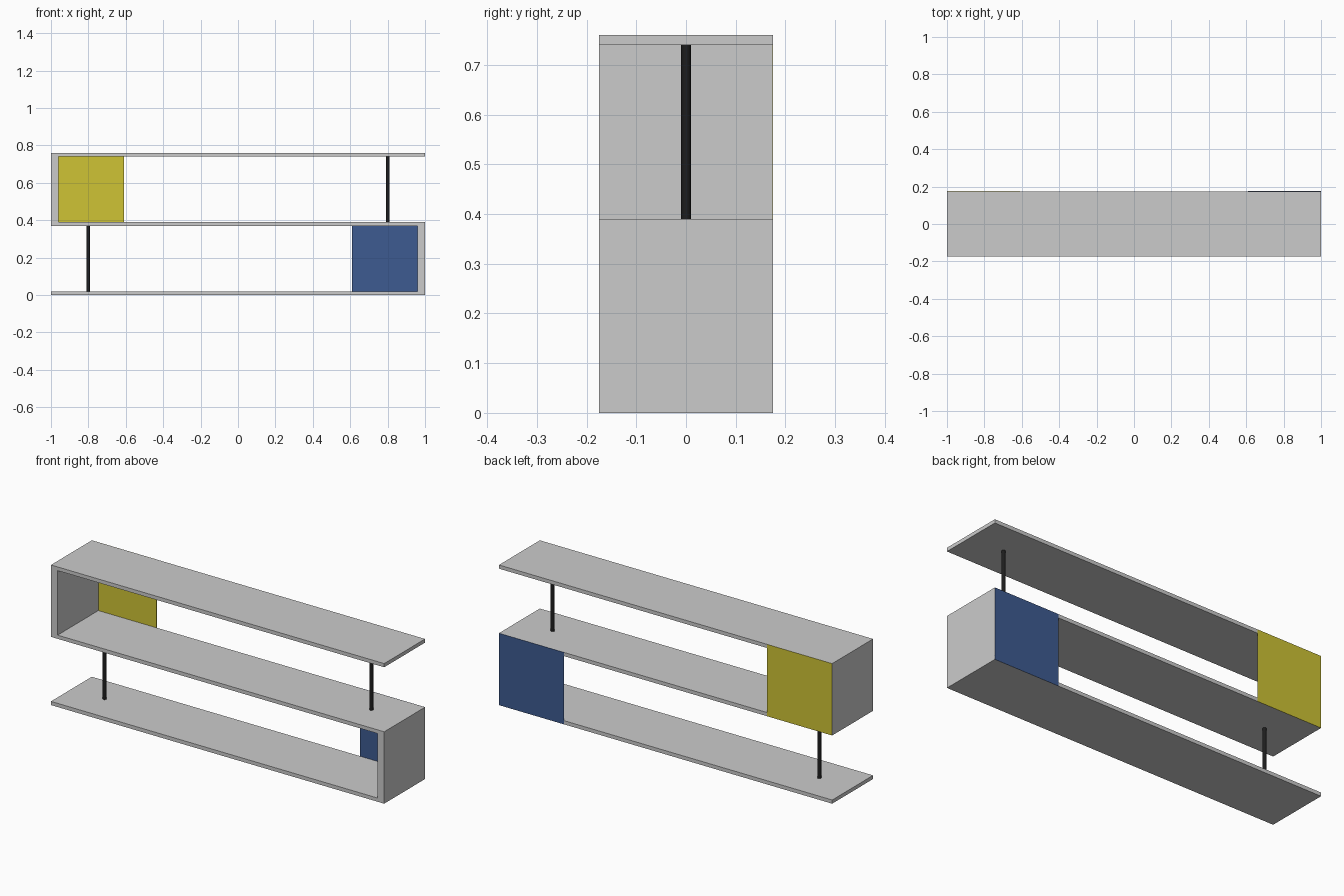
import bpy

if "Cube" in bpy.data.objects:
    bpy.data.objects.remove(bpy.data.objects["Cube"])


def material(name, rgb):
    m = bpy.data.materials.new(name)
    m.diffuse_color = (*rgb, 1.0)
    m.use_nodes = True
    m.node_tree.nodes["Principled BSDF"].inputs["Base Color"].default_value = m.diffuse_color
    return m


GREY = material("light_grey", (0.6, 0.6, 0.6))
YELLOW = material("yellow", (0.62, 0.55, 0.035))
BLUE = material("blue", (0.047, 0.105, 0.285))
BLACK = material("black", (0.012, 0.012, 0.012))


def box(name, lo, hi, mat):
    bpy.ops.mesh.primitive_cube_add(size=1, location=[(a + b) / 2 for a, b in zip(lo, hi)])
    ob = bpy.context.object
    ob.name = name
    ob.scale = [b - a for a, b in zip(lo, hi)]
    bpy.ops.object.transform_apply(location=False, rotation=False, scale=True)
    ob.data.materials.append(mat)


HALF_DEPTH, THICK, STEP = 0.175, 0.02, 0.37

# three full-length shelves
for i, name in enumerate(("bottom_shelf", "middle_shelf", "top_shelf")):
    box(name, (-1, -HALF_DEPTH, i * STEP), (1, HALF_DEPTH, i * STEP + THICK), GREY)

# each tier: end wall on one side, thin back plate beside it, post on the other
for tier, side, label, colour in ((0, 1, "lower", BLUE), (1, -1, "upper", YELLOW)):
    z0 = tier * STEP
    x0, x1 = sorted((side * 0.96, side * 1.0))
    box(label + "_end_wall", (x0, -HALF_DEPTH, z0 + THICK), (x1, HALF_DEPTH, z0 + STEP), GREY)
    x0, x1 = sorted((side * 0.61, side * 1.0))
    box(label + "_back_panel", (x0, HALF_DEPTH - 0.001, z0), (x1, HALF_DEPTH + 0.0005, z0 + STEP + THICK), colour)
    bpy.ops.mesh.primitive_cylinder_add(vertices=32, radius=0.01, depth=STEP - THICK,
                                        location=(-side * 0.8, 0, z0 + (STEP + THICK) / 2))
    post = bpy.context.object
    post.name = label + "_post"
    post.data.materials.append(BLACK)
    bpy.ops.object.shade_smooth_by_angle()
